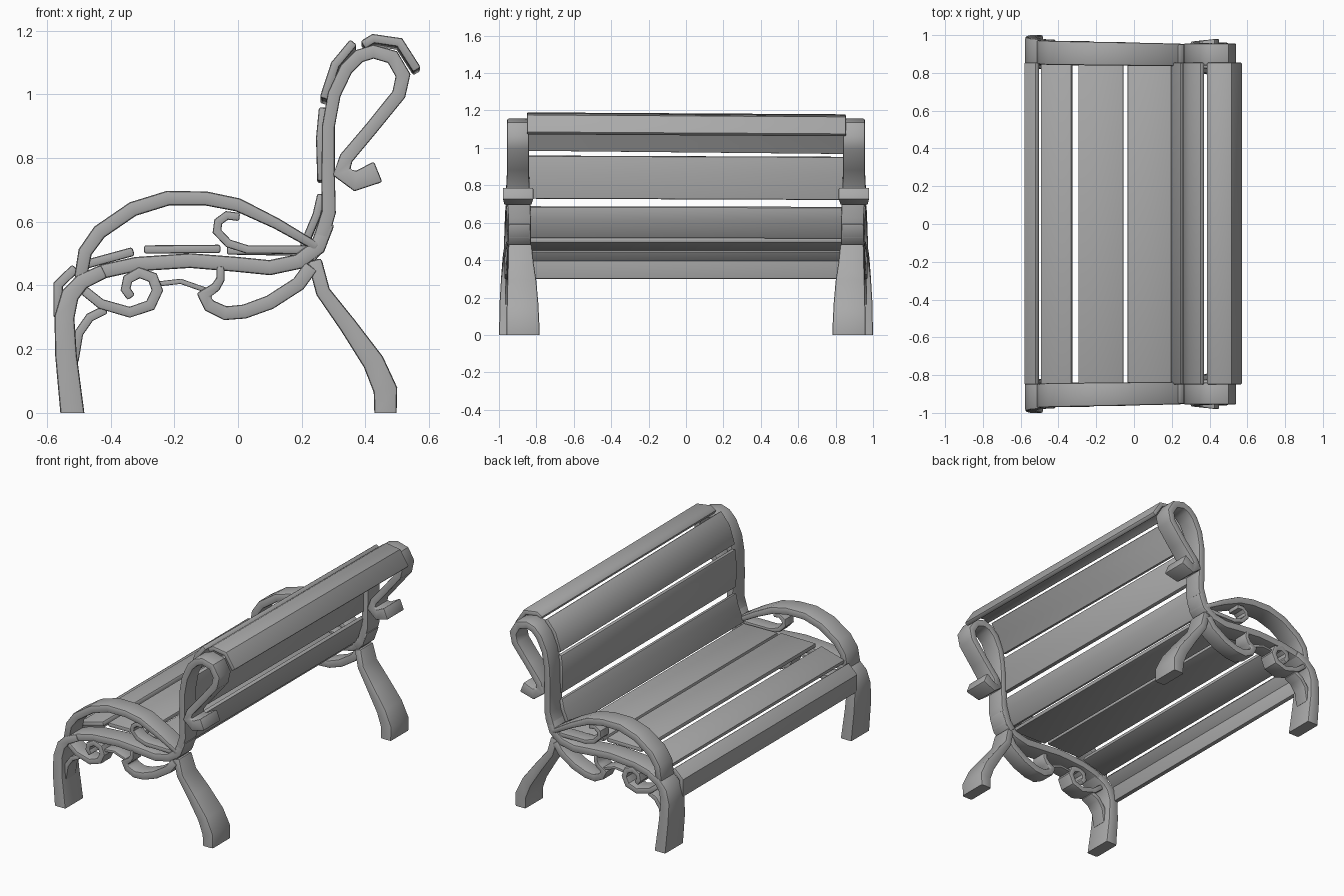
import bpy, bmesh, math
from mathutils import Vector

cube = bpy.data.objects.get("Cube")
if cube:
    bpy.data.objects.remove(cube, do_unlink=True)

grey = bpy.data.materials.new("plain_grey")
grey.use_nodes = True
colour = (0.4, 0.4, 0.4, 1)
grey.diffuse_color = colour
grey.node_tree.nodes["Principled BSDF"].inputs["Base Color"].default_value = colour


def keyed(keys, t):
    """Linear interpolation through evenly spaced keys."""
    if len(keys) == 1:
        return keys[0]
    place = t * (len(keys) - 1)
    i = min(int(place), len(keys) - 2)
    return keys[i] + (keys[i + 1] - keys[i]) * (place - i)


def strap(name, path, thick, inner, outer, bevel=0.009, mirror=True, tilt=0, flat_start=False):
    """Sweep a rectangular bar along an x-z path, spanning inner to outer in y."""
    pts = [Vector(p) for p in path]
    last = len(pts) - 1
    bm = bmesh.new()
    rings = []
    for i, p in enumerate(pts):
        before = (p - pts[max(i - 1, 0)]).normalized()
        after = (pts[min(i + 1, last)] - p).normalized()
        tangent = (before + after).normalized()
        if flat_start and i == 0:
            tangent = Vector((0, 1))
        side = Vector((-tangent.y, tangent.x))
        mitre = max(tangent.dot(after if i < last else before), 0.75)
        t = i / last
        half = side * keyed(thick, t) / 2 / mitre
        a, b = p + half, p - half
        y0, y1 = keyed(inner, t), keyed(outer, t)
        corners = ((a, y0), (a, y1), (b, y1), (b, y0))
        rings.append([bm.verts.new((q.x, y, q.y - tilt * y)) for q, y in corners])
    for r, s in zip(rings, rings[1:]):
        for k in range(4):
            n = (k + 1) % 4
            bm.faces.new((r[k], r[n], s[n], s[k]))
    bm.faces.new(rings[0][::-1])
    bm.faces.new(rings[-1])
    bmesh.ops.recalc_face_normals(bm, faces=bm.faces)
    # Soften the long edges of the bar
    long_edges = [e for e in bm.edges if e.calc_face_angle(0) > math.radians(65)
                  and not (flat_start and all(v in rings[0] for v in e.verts))]
    bmesh.ops.bevel(bm, geom=long_edges, offset=bevel, segments=2, profile=0.5,
                    affect='EDGES', clamp_overlap=True)
    mesh = bpy.data.meshes.new(name)
    bm.to_mesh(mesh)
    bm.free()
    mesh.materials.append(grey)
    obj = bpy.data.objects.new(name, mesh)
    bpy.context.collection.objects.link(obj)
    bpy.ops.object.select_all(action='DESELECT')
    obj.select_set(True)
    bpy.context.view_layer.objects.active = obj
    bpy.ops.object.shade_smooth_by_angle(angle=math.radians(40))
    if mirror:
        mod = obj.modifiers.new("both_ends", 'MIRROR')
        mod.use_axis = (False, True, False)
    return obj


# Front leg sweeping into the seat rail
strap("front_leg",
      [(-.52, 0), (-.54, .18), (-.545, .3), (-.527, .37), (-.49, .412), (-.42, .445)],
      [.075, .066, .06, .05, .045], [.82, .825, .835, .84, .845], [1, .995, .985, .98, .975],
      flat_start=True)
strap("seat_rail",
      [(-.49, .412), (-.42, .445), (-.32, .467), (-.15, .478), (0, .466), (.1, .456),
       (.19, .475), (.25, .52), (.28, .6)],
      [.045, .045, .047, .047, .05], [.845, .84, .84, .835, .83], [.975, .965, .96, .955, .95])

# Back support ending in a large open scroll
strap("back_support",
      [(.22, .49), (.255, .53), (.285, .63), (.283, .75), (.284, .9), (.302, 1), (.34, 1.08),
       (.38, 1.12), (.425, 1.134), (.485, 1.117), (.518, 1.06), (.505, 1.0), (.42, .895),
       (.34, .8), (.325, .755), (.368, .728), (.44, .757)],
      [.05, .044, .04, .042, .042, .044, .042, .045, .07],
      [.83, .83, .84, .84, .84, .84, .84, .835, .815],
      [.95, .952, .956, .956, .956, .956, .956, .965, .98], bevel=0.007)

# Splayed rear leg
strap("rear_leg",
      [(.463, 0), (.463, .072), (.425, .16), (.345, .275), (.267, .38), (.24, .48)],
      [.07, .074, .068, .055, .045, .045], [.782, .785, .79, .8, .815, .825],
      [.96, .96, .958, .955, .952, .95], flat_start=True)

# Arched armrest
strap("armrest",
      [(-.495, .42), (-.48, .505), (-.435, .568), (-.33, .64), (-.22, .674), (-.1, .673),
       (0, .653), (.12, .595), (.25, .52)],
      [.04, .046, .046, .042, .028], [.845, .84, .835], [.975, .965, .955])

# Ornamental scrolls of each end frame
strap("armrest_curl",
      [(.22, .512), (.03, .513), (-.03, .532), (-.066, .57), (-.062, .6), (-.035, .62), (.005, .615)],
      [.026], [.86], [.945], bevel=0.006)
strap("front_scroll",
      [(-.49, .39), (-.43, .342), (-.34, .316), (-.275, .338), (-.253, .385), (-.268, .425),
       (-.31, .44), (-.346, .42), (-.353, .388), (-.335, .362)],
      [.03, .034, .032, .028], [.865], [.97], bevel=0.006)
strap("rear_scroll",
      [(.23, .46), (.19, .405), (.1, .347), (.02, .318), (-.04, .313), (-.09, .337),
       (-.108, .37), (-.07, .395), (-.055, .42), (-.055, .46)],
      [.045, .045, .042, .03, .024], [.85, .865], [.955, .965], bevel=0.007)
strap("scroll_link", [(-.25, .405), (-.18, .413), (-.1, .385)], [.016], [.87], [.955], bevel=0.004)
strap("leg_brace", [(-.515, .16), (-.5, .25), (-.465, .3), (-.415, .325)],
      [.028], [.87], [.965], bevel=0.006)

# Seat and back slats: path, thickness, tilt along the length
slats = {
    "front_edge_slat": ([(-.565, .3), (-.565, .402), (-.51, .455)], .03, 0),
    "front_seat_slat": ([(-.49, .463), (-.328, .507)], .028, 0),
    "middle_seat_slat": ([(-.295, .513), (-.055, .515)], .026, 0),
    "rear_seat_slat": ([(-.035, .51), (.2, .506)], .026, 0),
    "lower_back_slat": ([(.205, .52), (.247, .62), (.262, .685)], .026, .002),
    "middle_back_slat": ([(.263, .725), (.259, .86), (.268, .955)], .028, .004),
    "upper_back_slat": ([(.27, .978), (.305, 1.085), (.363, 1.155)], .028, .01),
    "top_slat": ([(.392, 1.15), (.425, 1.17), (.507, 1.158), (.562, 1.072)], .028, .006),
}
for name, (path, thick, tilt) in slats.items():
    strap(name, path, [thick], [-.85], [.855], bevel=0.007, mirror=False, tilt=tilt)
